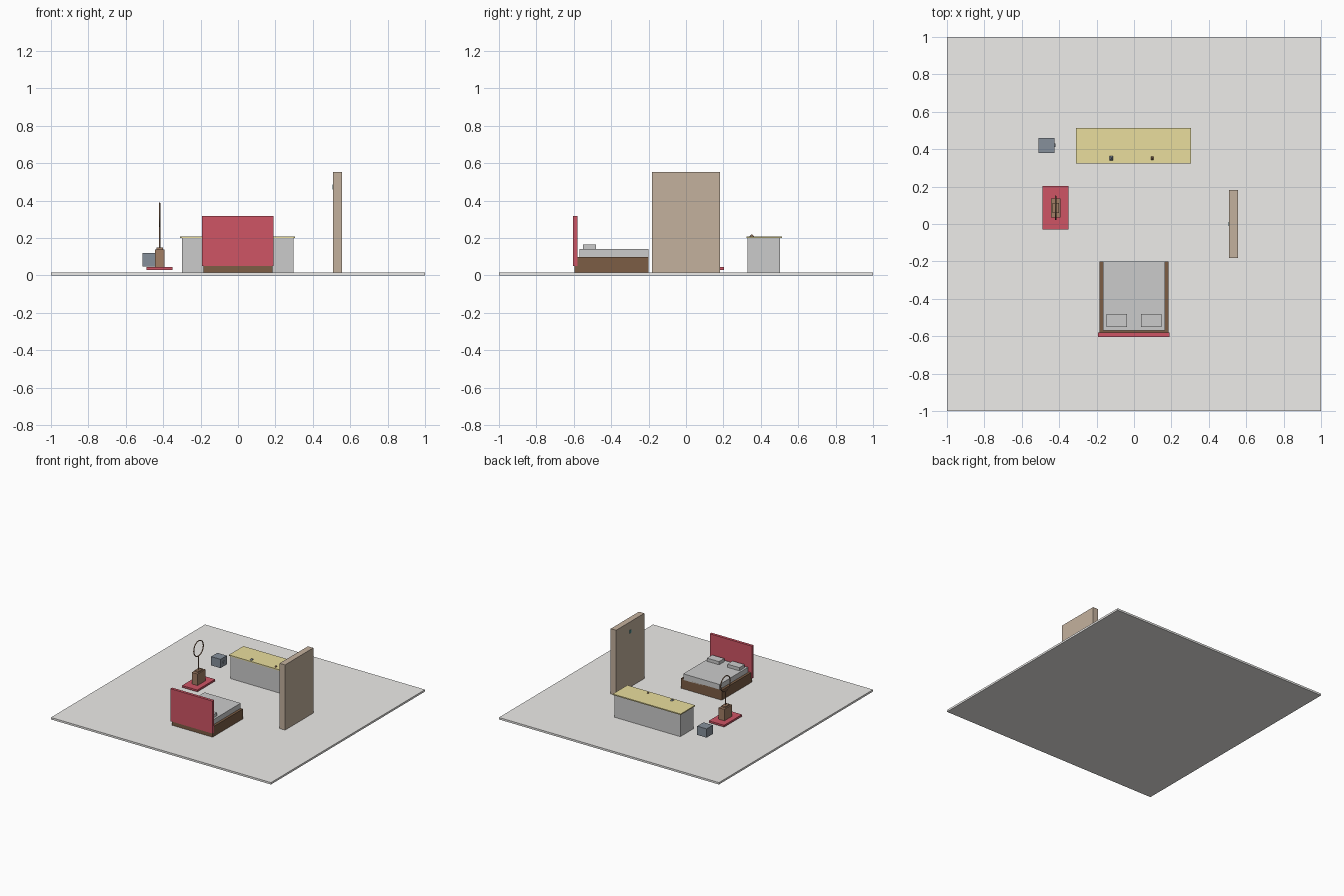
import bpy
from math import pi

if "Cube" in bpy.data.objects:
    bpy.data.objects.remove(bpy.data.objects["Cube"])


def material(name, rgb):
    m = bpy.data.materials.new(name)
    m.diffuse_color = (*rgb, 1)
    m.use_nodes = True
    m.node_tree.nodes["Principled BSDF"].inputs["Base Color"].default_value = m.diffuse_color
    return m


RED = material("red", (0.62, 0.09, 0.13))
BROWN = material("brown", (0.20, 0.11, 0.06))
TAN = material("tan", (0.36, 0.21, 0.13))
BEIGE = material("beige", (0.55, 0.44, 0.34))
YELLOW = material("yellow", (0.82, 0.73, 0.34))
SLATE = material("slate", (0.24, 0.28, 0.33))
TEAL = material("teal", (0.10, 0.35, 0.35))
FLOOR = material("floor_grey", (0.85, 0.84, 0.82))


def box(name, x, y, z, mat=None):
    """Box from its (min, max) range on each axis."""
    mid = [(a + b) / 2 for a, b in (x, y, z)]
    bpy.ops.mesh.primitive_cube_add(size=1, location=mid)
    o = bpy.context.object
    o.name = name
    o.scale = [b - a for a, b in (x, y, z)]
    bpy.ops.object.transform_apply(location=False, rotation=False, scale=True)
    if mat:
        o.data.materials.append(mat)
    return o


# Floor slab
box("floor", (-1, 1), (-1, 1), (0, 0.016), FLOOR)

# Bed
box("bed_base", (-0.185, 0.185), (-0.595, -0.2), (0.016, 0.098), BROWN)
box("mattress", (-0.165, 0.165), (-0.57, -0.2), (0.09, 0.14))
box("headboard", (-0.193, 0.19), (-0.603, -0.58), (0.05, 0.317), RED)
for side, x0 in (("left", -0.148), ("right", 0.037)):
    box("pillow_" + side, (x0, x0 + 0.11), (-0.55, -0.482), (0.138, 0.166))

# Kitchen counter with two small taps
box("counter_body", (-0.3, 0.297), (0.328, 0.503), (0.016, 0.2))
box("counter_top", (-0.31, 0.306), (0.324, 0.513), (0.2, 0.209), YELLOW)
for i, (x, w, d) in enumerate(((-0.121, 0.018, 0.026), (0.098, 0.012, 0.018))):
    bpy.ops.mesh.primitive_cone_add(vertices=4, radius1=0.7071, radius2=0.15, depth=1,
                                    location=(x, 0.352, 0.214), rotation=(0, 0, pi / 4))
    tap = bpy.context.object
    tap.name = f"tap_{i + 1}"
    bpy.ops.object.transform_apply(location=False, rotation=True, scale=False)
    tap.scale = (w, d, 0.011)
    tap.data.materials.append(SLATE if i == 0 else TAN)

# Tall panel with a small fitting on its inner face
box("tall_panel", (0.507, 0.556), (-0.183, 0.183), (0.016, 0.552), BEIGE)
box("panel_fitting", (0.504, 0.508), (-0.01, 0.01), (0.46, 0.485), TEAL)

# Raised side box with a knob
box("side_box", (-0.51, -0.425), (0.38, 0.461), (0.048, 0.12), SLATE)
box("side_box_knob", (-0.425, -0.42), (0.412, 0.43), (0.075, 0.092), SLATE)

# Rug and stand carrying a hoop on a pole
box("rug", (-0.488, -0.349), (-0.03, 0.202), (0.03, 0.045), RED)
box("stand", (-0.445, -0.393), (0.036, 0.137), (0.045, 0.139), TAN)
box("stand_cap", (-0.436, -0.402), (0.06, 0.112), (0.139, 0.15), TAN)
bpy.ops.mesh.primitive_cylinder_add(vertices=12, radius=0.004, depth=0.115,
                                    location=(-0.419, 0.086, 0.2065))
pole = bpy.context.object
pole.name = "pole"
pole.data.materials.append(TAN)
bpy.ops.object.shade_smooth_by_angle()
bpy.ops.mesh.primitive_torus_add(major_segments=40, minor_segments=8,
                                 major_radius=0.062, minor_radius=0.004,
                                 location=(-0.419, 0.086, 0.324), rotation=(0, pi / 2, 0))
hoop = bpy.context.object
hoop.name = "hoop"
hoop.data.materials.append(TAN)
bpy.ops.object.shade_smooth_by_angle()
